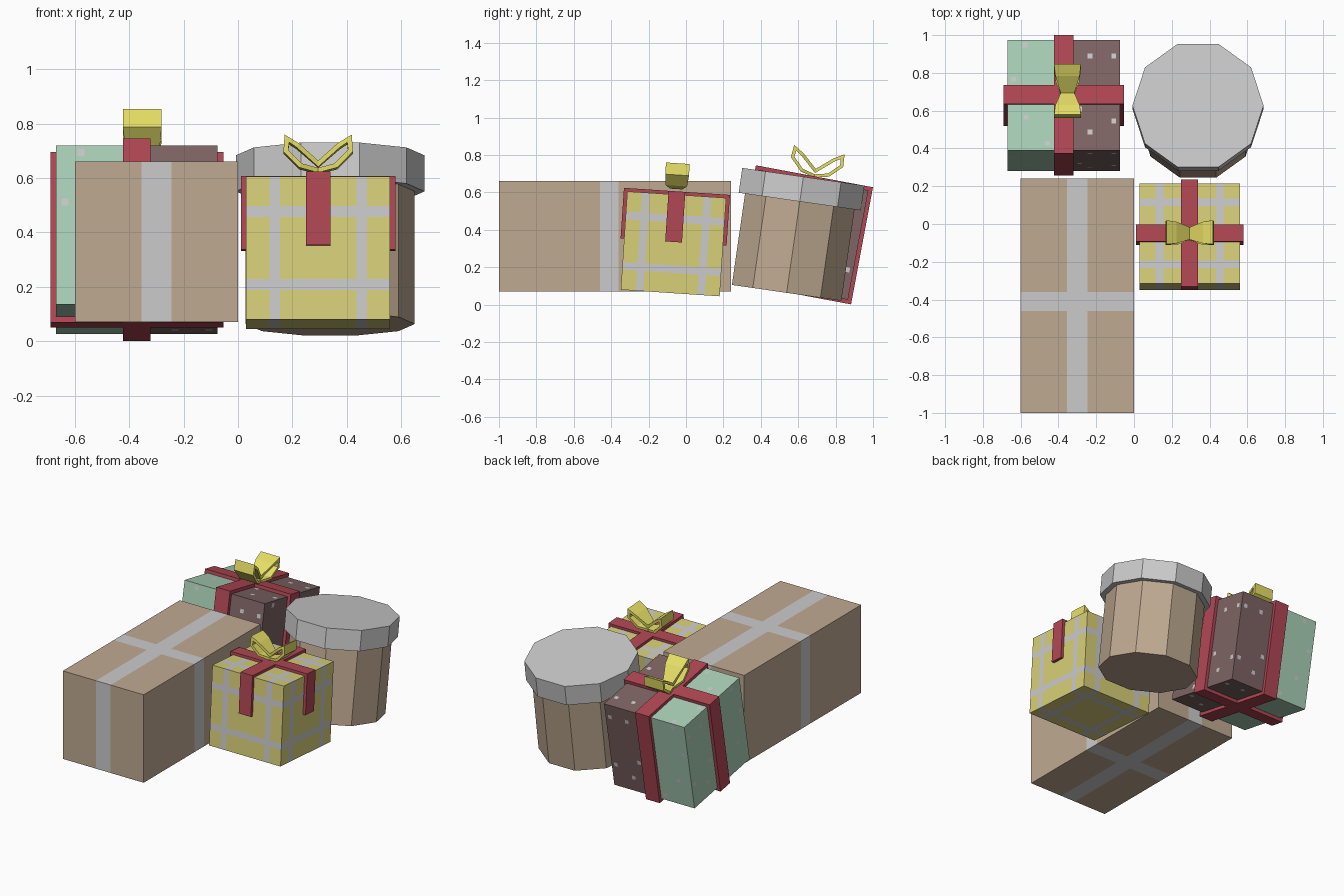
import bpy, bmesh
from math import radians
from mathutils import Matrix, Vector

if "Cube" in bpy.data.objects:
    bpy.data.objects.remove(bpy.data.objects["Cube"])


def material(name, rgb):
    m = bpy.data.materials.new(name)
    m.diffuse_color = (*rgb, 1)
    m.use_nodes = True
    m.node_tree.nodes["Principled BSDF"].inputs["Base Color"].default_value = m.diffuse_color
    return m


CARD = material("cardboard", (0.52, 0.40, 0.285))
GREY = material("pale_grey", (0.8, 0.8, 0.8))
YELLOW = material("yellow_paper", (0.69, 0.63, 0.19))
RED = material("red_ribbon", (0.44, 0.064, 0.089))
GREEN = material("green_paper", (0.40, 0.63, 0.47))
DARK = material("dark_paper", (0.21, 0.127, 0.127))
BOW = material("bow_yellow", (0.80, 0.74, 0.134))


def finish(name, bm, place, *mats):
    """Turn a bmesh into an object at place = (location, lean in degrees)."""
    me = bpy.data.meshes.new(name)
    bm.to_mesh(me)
    bm.free()
    ob = bpy.data.objects.new(name, me)
    bpy.context.collection.objects.link(ob)
    ob.location = place[0]
    ob.rotation_euler = (-radians(place[1]), 0, 0)
    for m in mats:
        me.materials.append(m)
    return ob


def striped_box(name, size, place, bands, *mats):
    """Box cut along bands (axis, low, high); band faces get the second material."""
    bm = bmesh.new()
    bmesh.ops.create_cube(bm, size=1, matrix=Matrix.Diagonal((*size, 1)))
    for axis, lo, hi in bands:
        normal = Vector((0, 0, 0))
        normal[axis] = 1
        for d in (lo, hi):
            geom = bm.verts[:] + bm.edges[:] + bm.faces[:]
            bmesh.ops.bisect_plane(bm, geom=geom, plane_co=normal * d, plane_no=normal)
    for f in bm.faces:
        c = f.calc_center_median()
        f.material_index = int(any(lo < c[a] < hi for a, lo, hi in bands))
    return finish(name, bm, place, *mats)


def strip(name, path, place, mat, closed, along_y, thick, offset=(0, 0, 0)):
    """Ribbon following path points (u, z, width) with u along x or y."""
    bm = bmesh.new()
    rows = []
    for u, z, w in path:
        rows.append([bm.verts.new(Vector((s * w / 2, u, z) if along_y else (u, s * w / 2, z))
                                  + Vector(offset)) for s in (-1, 1)])
    for i in range(len(rows) if closed else len(rows) - 1):
        a, b = rows[i], rows[(i + 1) % len(rows)]
        bm.faces.new((a[0], b[0], b[1], a[1]))
    bmesh.ops.recalc_face_normals(bm, faces=bm.faces[:])
    ob = finish(name, bm, place, mat)
    mod = ob.modifiers.new("thickness", 'SOLIDIFY')
    mod.thickness = thick
    mod.offset = 0
    mod.use_even_offset = True
    return ob


def bow(name, place, scale, along_y, offset):
    half = [(0.065, 0.038, 0.115), (0.119, 0.092, 0.127), (0.115, 0.137, 0.127),
            (0.075, 0.112, 0.115)]
    path = [(0, 0.022, 0.065)] + half + [(0, 0.046, 0.065)]
    path += [(-u, z, w) for u, z, w in reversed(half)]
    path = [(u * scale, z * scale, w * scale) for u, z, w in path]
    return strip(name, path, place, BOW, True, along_y, 0.017, offset)


# Long taped parcel
striped_box("long_parcel", (0.6, 1.24, 0.59), ((-0.3, -0.38, 0.365), 0),
            [(0, -0.055, 0.055), (1, -0.08, 0.02)], CARD, GREY)

# Checked yellow gift with ribbon draped half way down
yellow = ((0.295, -0.067, 0.325), 3.8)
striped_box("checked_gift", (0.53, 0.53, 0.527), yellow,
            [(a, s * d - 0.02, s * d + 0.02) for a, d in ((0, 0.16), (1, 0.165), (2, 0.135))
             for s in (-1, 1)], YELLOW, GREY)
w, e = 0.09, 0.274
for along_y in (False, True):
    strip("checked_gift_ribbon_" + ("long" if along_y else "cross"),
          [(-e, 0.01, w), (-e, e - 0.003, w), (e, e - 0.003, w), (e, 0.01, w)],
          yellow, RED, False, along_y, 0.02)
bow("checked_gift_bow", yellow, 1.0, False, (0, -0.005, 0.28))

# Two-tone spotted gift with ribbon wrapped all round
spotted = ((-0.372, 0.628, 0.373), 10.6)
striped_box("spotted_gift", (0.595, 0.595, 0.595), spotted, [(0, 0, 1)], GREEN, DARK)
w, e = 0.102, 0.308
for along_y in (False, True):
    strip("spotted_gift_ribbon_" + ("long" if along_y else "cross"),
          [(-e, -e, w), (-e, e, w), (e, e, w), (e, -e, w)],
          spotted, RED, True, along_y, 0.021)
bow("spotted_gift_bow", spotted, 1.12, True, (0.02, 0, 0.296))

# Square spots on every side of the spotted gift
spots = [(0.14, 0.21), (0.265, 0.21), (0.085, -0.075), (0.14, -0.2), (0.265, -0.14),
         (-0.205, 0.27), (-0.265, 0.085), (-0.085, -0.26), (-0.2, -0.12)]
bm = bmesh.new()
for axis in range(3):
    for s in (-1, 1):
        n = Vector((0, 0, 0))
        n[axis] = s
        turn = n.to_track_quat('Z', 'Y').to_matrix().to_4x4()
        for u, v in spots:
            p = Vector((u, u, u))
            p[(2, 2, 1)[axis]] = v
            p[axis] = s * 0.2985
            bmesh.ops.create_grid(bm, x_segments=1, y_segments=1, size=0.013,
                                  matrix=Matrix.Translation(p) @ turn)
finish("spotted_gift_spots", bm, spotted, GREY)

# Ten-sided hat box and lid, leaning back
hat = ((0.339, 0.538, 0.063), 8.2)
for name, r, z0, z1, mat in (("hat_box", 0.311, 0, 0.51, CARD),
                             ("hat_box_lid", 0.347, 0.493, 0.627, GREY)):
    bm = bmesh.new()
    bmesh.ops.create_cone(bm, cap_ends=True, segments=10, radius1=r, radius2=r, depth=z1 - z0,
                          matrix=Matrix.Translation((0, 0, (z0 + z1) / 2))
                          @ Matrix.Rotation(radians(90), 4, 'Z'))
    finish(name, bm, hat, mat)
